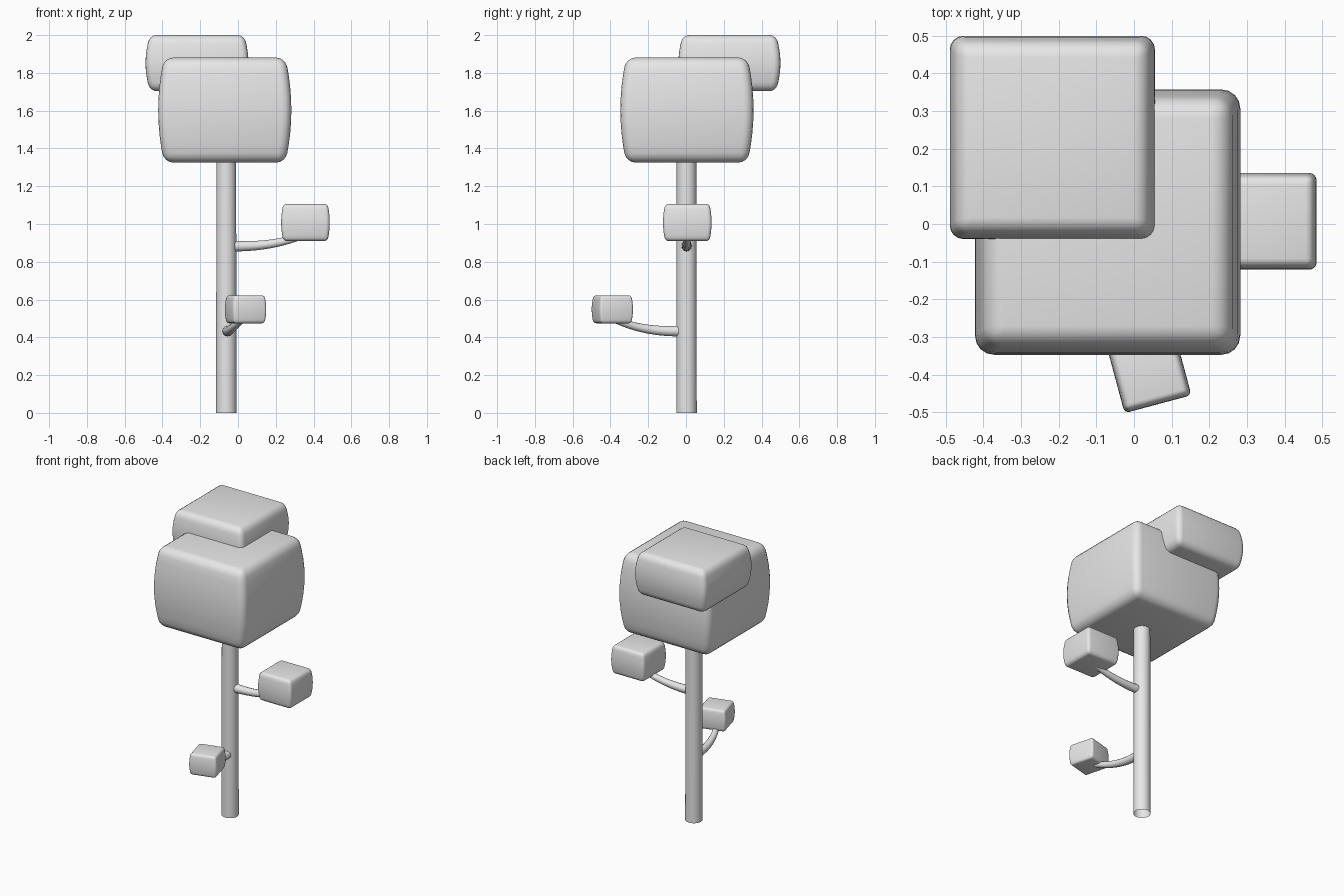
import bpy, bmesh, math
from mathutils import Matrix, Vector

if "Cube" in bpy.data.objects:
    bpy.data.objects.remove(bpy.data.objects["Cube"], do_unlink=True)

GREY = (0.8, 0.8, 0.8, 1)
grey = bpy.data.materials.new("plain_grey")
grey.use_nodes = True
grey.diffuse_color = GREY
grey.node_tree.nodes["Principled BSDF"].inputs["Base Color"].default_value = GREY


def finish(obj):
    obj.data.materials.clear()
    obj.data.materials.append(grey)
    bpy.ops.object.select_all(action="DESELECT")
    obj.select_set(True)
    bpy.context.view_layer.objects.active = obj
    bpy.ops.object.shade_smooth_by_angle(angle=math.radians(40))


def mesh_object(name, bm):
    mesh = bpy.data.meshes.new(name)
    bm.to_mesh(mesh)
    bm.free()
    obj = bpy.data.objects.new(name, mesh)
    bpy.context.collection.objects.link(obj)
    finish(obj)
    return obj


def leaf_block(name, center, size, bevel, turn=0):
    """Rounded box whose side walls bulge at mid height."""
    bm = bmesh.new()
    bmesh.ops.create_cube(bm, size=1, matrix=Matrix.Diagonal((*size, 1)))
    bmesh.ops.bevel(bm, geom=bm.edges[:], offset=bevel, segments=4,
                    profile=0.5, affect="EDGES")
    half = size[2] / 2
    for i in range(-3, 4):
        bmesh.ops.bisect_plane(bm, geom=bm.verts[:] + bm.edges[:] + bm.faces[:],
                               plane_co=(0, 0, half * i / 4.5), plane_no=(0, 0, 1))
    for v in bm.verts:
        bulge = 1 - 0.09 * (v.co.z / half) ** 2
        v.co.x *= bulge
        v.co.y *= bulge
    obj = mesh_object(name, bm)
    obj.location = center
    obj.rotation_euler.z = math.radians(turn)


def branch(name, start, bend, end):
    """Tapered round tube along a curved path."""
    curve = bpy.data.curves.new(name, "CURVE")
    curve.dimensions = "3D"
    curve.bevel_depth = 0.028
    curve.bevel_resolution = 4
    curve.use_fill_caps = True
    a, b, c = Vector(start), Vector(bend), Vector(end)
    steps = 10
    spline = curve.splines.new("POLY")
    spline.points.add(steps)
    for i, p in enumerate(spline.points):
        t = i / steps
        p.co = (*(a * (1 - t) ** 2 + b * 2 * t * (1 - t) + c * t * t), 1)
        p.radius = 1 - 0.4 * t
    obj = bpy.data.objects.new(name, curve)
    bpy.context.collection.objects.link(obj)
    bpy.ops.object.select_all(action="DESELECT")
    obj.select_set(True)
    bpy.context.view_layer.objects.active = obj
    bpy.ops.object.convert(target="MESH")
    finish(bpy.context.view_layer.objects.active)


# Trunk: open tube reaching into the crown
bm = bmesh.new()
bmesh.ops.create_cone(bm, cap_ends=False, segments=32, radius1=0.054, radius2=0.052,
                      depth=1.5, matrix=Matrix.Translation((-0.062, 0.003, 0.75)))
mesh_object("trunk", bm)

# Foliage
leaf_block("main_crown", (-0.07, 0.005, 1.603), (0.705, 0.705, 0.555), 0.05)
leaf_block("upper_crown", (-0.217, 0.23, 1.852), (0.545, 0.54, 0.297), 0.036)
leaf_block("left_foliage", (0.357, 0.007, 1.008), (0.257, 0.257, 0.197), 0.02)
leaf_block("front_foliage", (0.04, -0.39, 0.548), (0.184, 0.184, 0.147), 0.014, turn=15)

# Branches
branch("left_branch", (-0.015, 0.003, 0.883), (0.19, 0.003, 0.878), (0.36, 0.007, 0.945))
branch("front_branch", (-0.055, -0.04, 0.433), (-0.05, -0.24, 0.428), (0.035, -0.40, 0.505))
